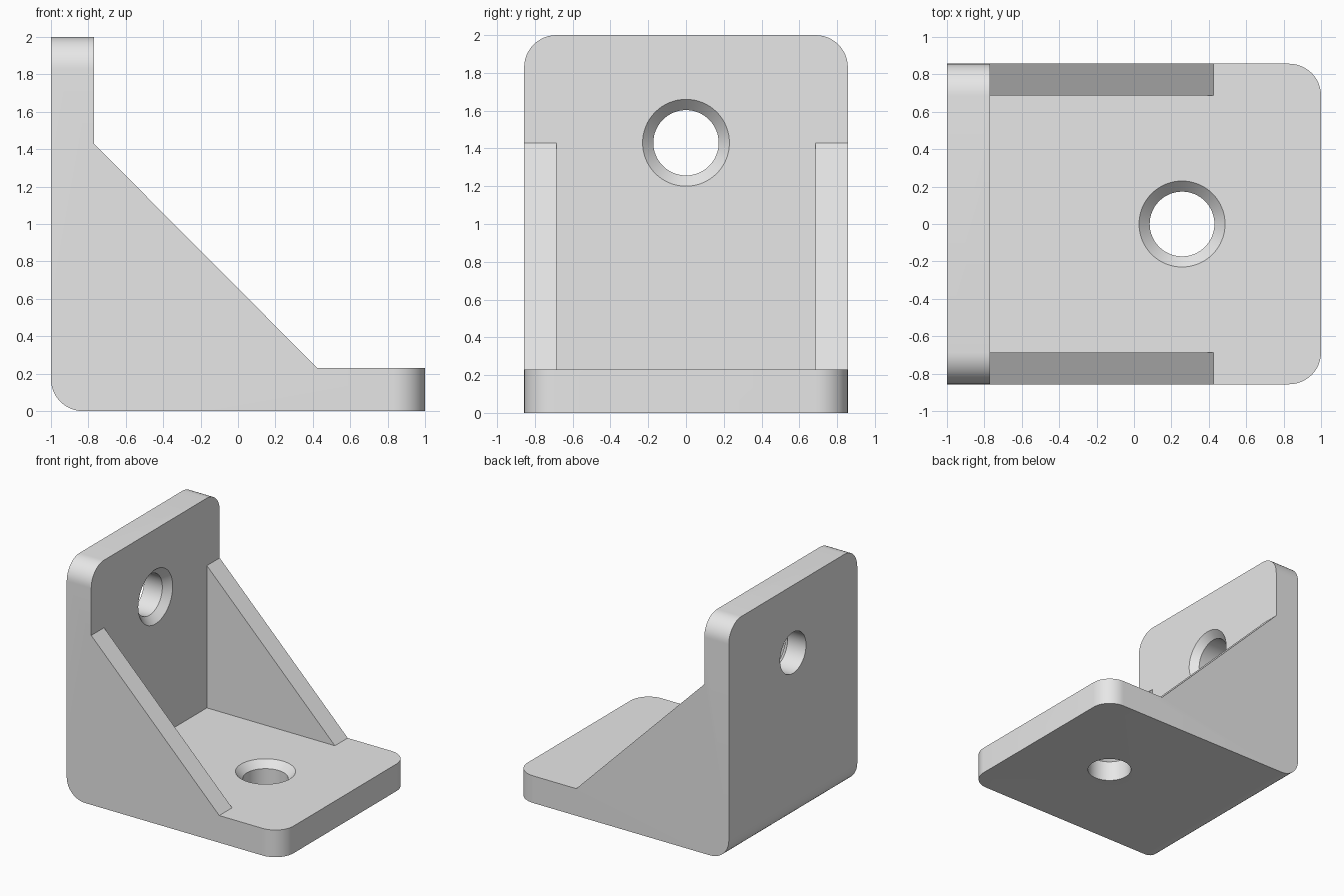
import bpy, bmesh, math
from mathutils import Vector

if "Cube" in bpy.data.objects:
    bpy.data.objects.remove(bpy.data.objects["Cube"])

HALF_W = 0.857      # half the width along y
T = 0.229           # plate thickness
R = 0.171           # corner radius
RIB = 0.171         # rib thickness
HOLE, SINK = 0.173, 0.23
HOLE_X, HOLE_Z = 0.257, 1.43

grey = bpy.data.materials.new("light grey")
grey.diffuse_color = (0.8, 0.8, 0.8, 1)
grey.use_nodes = True
grey.node_tree.nodes["Principled BSDF"].inputs["Base Color"].default_value = grey.diffuse_color


def arc(cx, cy, start, r=R, steps=12):
    """Quarter circle, counter-clockwise from the start angle in degrees."""
    angles = [math.radians(start + 90 * i / steps) for i in range(steps + 1)]
    return [(cx + r * math.cos(a), cy + r * math.sin(a)) for a in angles]


def prism(name, points, place, along):
    """Extrude a flat outline; place maps each 2D point to 3D."""
    bm = bmesh.new()
    face = bm.faces.new([bm.verts.new(place(*p)) for p in points])
    new = bmesh.ops.extrude_face_region(bm, geom=[face])["geom"]
    bmesh.ops.translate(bm, vec=Vector(along),
                        verts=[v for v in new if isinstance(v, bmesh.types.BMVert)])
    return finish(name, bm)


def lathe(name, profile, centre, axis, steps=64):
    """Solid of revolution from (distance along axis, radius) pairs."""
    bm = bmesh.new()
    turn = Vector(axis).to_track_quat('Z', 'Y')
    rings = [[bm.verts.new(Vector(centre) + turn @ Vector(
        (r * math.cos(2 * math.pi * i / steps), r * math.sin(2 * math.pi * i / steps), h)))
        for i in range(steps)] for h, r in profile]
    for a, b in zip(rings, rings[1:]):
        for i in range(steps):
            j = (i + 1) % steps
            bm.faces.new((a[i], a[j], b[j], b[i]))
    bm.faces.new(rings[0][::-1])
    bm.faces.new(rings[-1])
    return finish(name, bm)


def finish(name, bm):
    bmesh.ops.recalc_face_normals(bm, faces=bm.faces)
    mesh = bpy.data.meshes.new(name)
    bm.to_mesh(mesh)
    bm.free()
    mesh.materials.append(grey)
    obj = bpy.data.objects.new(name, mesh)
    bpy.context.collection.objects.link(obj)
    return obj


def combine(target, tool, operation):
    mod = target.modifiers.new(tool.name, 'BOOLEAN')
    mod.operation, mod.solver, mod.object = operation, 'EXACT', tool
    bpy.context.view_layer.objects.active = target
    bpy.ops.object.modifier_apply(modifier=mod.name)
    bpy.data.objects.remove(tool)


# Bracket body: side profile with sloping ribs and a rounded heel
side = arc(-1 + R, R, 180) + [(1, 0), (1, T), (0.425, T), (-1 + T, HOLE_Z), (-1 + T, 2), (-1, 2)]
bracket = prism("corner_bracket", side, lambda x, z: (x, -HALF_W, z), (0, 2 * HALF_W, 0))

# Space between the two ribs
pocket = [(-HALF_W + RIB, T), (HALF_W - RIB, T), (HALF_W - RIB, 2.5), (-HALF_W + RIB, 2.5)]
combine(bracket, prism("pocket", pocket, lambda y, z: (-1 + T, y, z), (3, 0, 0)), 'DIFFERENCE')

# Rounded corners at the free ends of both plates
for name, end, place, along in (
        ("base_outline", 1, lambda y, x: (x, y, -0.5), (0, 0, 3)),
        ("wall_outline", 2, lambda y, z: (-1.5, y, z), (3, 0, 0))):
    outline = [(-HALF_W - R, end + R), (-HALF_W - R, end - R), (-HALF_W, end - R)]
    left = [(-HALF_W - 0.2, end - R), (-HALF_W, end - R)]
    left += arc(-HALF_W + R, end - R, 90)[::-1][1:] + [(-HALF_W + R, end + 0.2), (-HALF_W - 0.2, end + 0.2)]
    for s in (1, -1):
        corner = [(s * y, v) for y, v in left]
        combine(bracket, prism(name, corner, place, along), 'DIFFERENCE')

# Countersunk screw holes, one in each plate
profile = [(-T - 0.1, HOLE), (HOLE - SINK, HOLE), (0, SINK), (0.05, SINK + 0.05)]
combine(bracket, lathe("base_hole", profile, (HOLE_X, 0, T), (0, 0, 1)), 'DIFFERENCE')
combine(bracket, lathe("wall_hole", profile, (-1 + T, 0, HOLE_Z), (1, 0, 0)), 'DIFFERENCE')

bracket.select_set(True)
bpy.context.view_layer.objects.active = bracket
bpy.ops.object.shade_smooth_by_angle(angle=math.radians(30))
